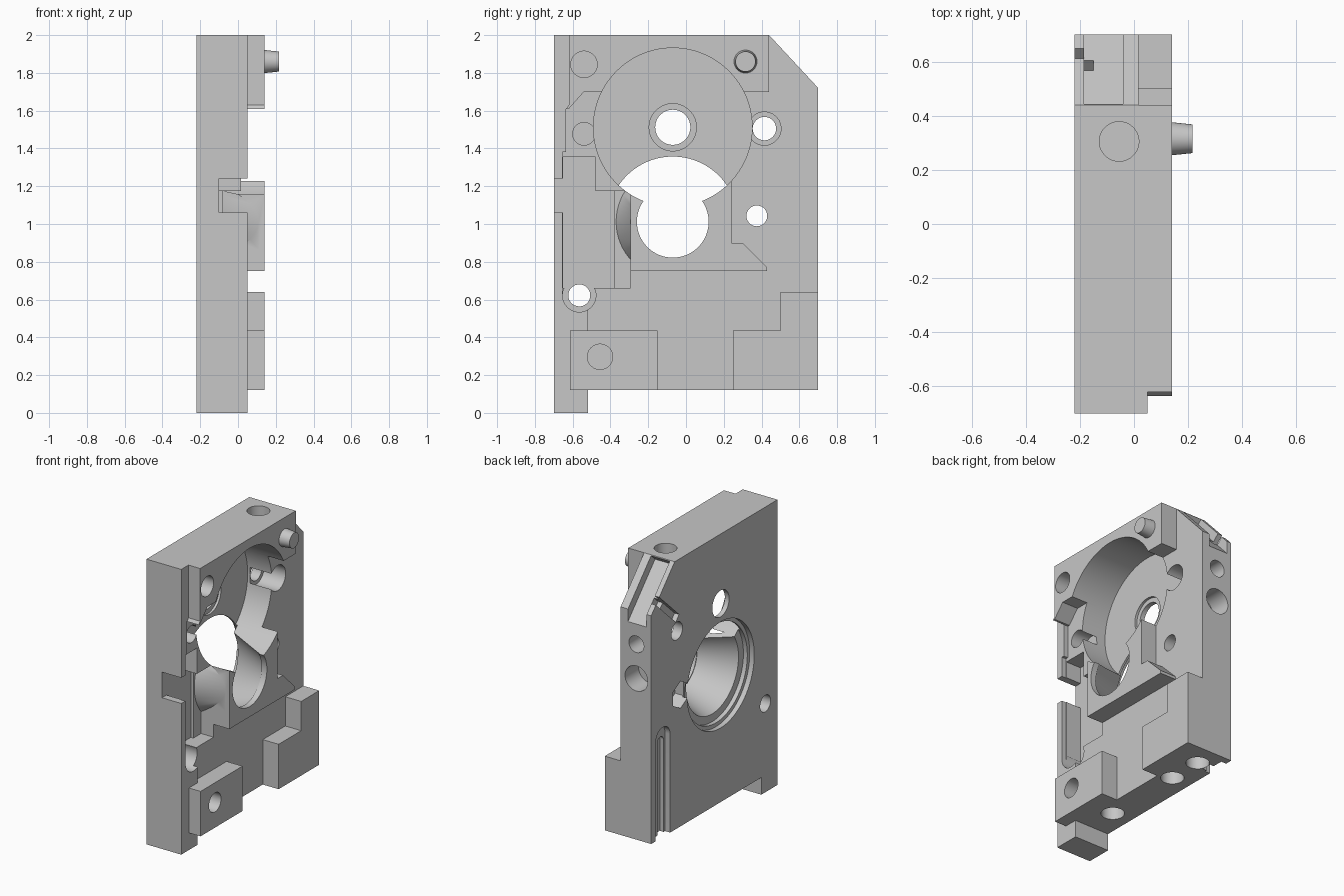
import bpy, bmesh, math
from mathutils import Vector, Matrix

cube = bpy.data.objects.get("Cube")
if cube:
    bpy.data.objects.remove(cube, do_unlink=True)

grey = bpy.data.materials.new("machined_grey")
grey.use_nodes = True
colour = (0.57, 0.57, 0.57, 1)
grey.diffuse_color = colour
grey.node_tree.nodes["Principled BSDF"].inputs["Base Color"].default_value = colour

BACK, FACE, STRIP, PAD, OUT = -0.22, 0.017, 0.05, 0.14, 0.4


def make(name, bm):
    bmesh.ops.recalc_face_normals(bm, faces=bm.faces[:])
    mesh = bpy.data.meshes.new(name)
    bm.to_mesh(mesh)
    bm.free()
    mesh.materials.append(grey)
    ob = bpy.data.objects.new(name, mesh)
    bpy.context.collection.objects.link(ob)
    return ob


def prism(name, outline, x0, x1):
    """Extrude a (y, z) outline along x."""
    bm = bmesh.new()
    face = bm.faces.new([bm.verts.new((x0, y, z)) for y, z in outline])
    ext = bmesh.ops.extrude_face_region(bm, geom=[face])
    verts = [v for v in ext["geom"] if isinstance(v, bmesh.types.BMVert)]
    bmesh.ops.translate(bm, verts=verts, vec=(x1 - x0, 0, 0))
    return make(name, bm)


def box(name, x0, x1, y0, y1, z0, z1):
    return prism(name, [(y0, z0), (y1, z0), (y1, z1), (y0, z1)], x0, x1)


def rod(name, start, end, r0, r1=None, sides=64):
    """Cylinder or cone between two points."""
    a, b = Vector(start), Vector(end)
    bm = bmesh.new()
    turn = (b - a).to_track_quat('Z', 'Y').to_matrix().to_4x4()
    bmesh.ops.create_cone(bm, cap_ends=True, segments=sides, radius1=r0,
                          radius2=r0 if r1 is None else r1, depth=(b - a).length,
                          matrix=Matrix.Translation((a + b) / 2) @ turn)
    return make(name, bm)


def rod_x(name, y, z, x0, x1, r0, r1=None, sides=64):
    return rod(name, (x0, y, z), (x1, y, z), r0, r1, sides)


# Main plate with its front foot and chamfered rear corner
body = prism("mounting_plate", [(-.70, 0), (-.52, 0), (-.52, .12), (.70, .12),
                                (.70, 1.72), (.44, 2), (-.70, 2)], BACK, FACE)


def apply(tool, operation):
    mod = body.modifiers.new(operation, 'BOOLEAN')
    mod.operation = operation
    mod.solver = 'EXACT'
    mod.object = tool
    bpy.context.view_layer.update()
    deps = bpy.context.evaluated_depsgraph_get()
    mesh = bpy.data.meshes.new_from_object(body.evaluated_get(deps))
    body.modifiers.clear()
    body.data = mesh
    bpy.data.objects.remove(tool, do_unlink=True)


def add(tool):
    apply(tool, 'UNION')


def cut(tool):
    apply(tool, 'DIFFERENCE')


# Raised front strip and pads on the detailed side
add(prism("front_strip", [(-.70, 0), (-.52, 0), (-.52, .62), (-.655, .62), (-.655, 1.38),
                          (-.635, 1.38), (-.635, 1.61), (-.62, 1.61), (-.62, 2),
                          (-.70, 2)], -.1, STRIP))
add(prism("upper_pad", [(-.635, 1.61), (-.62, 1.61), (-.54, 1.70), (.44, 1.70), (.44, 2),
                        (-.62, 2), (-.62, 1.63)], -.1, PAD))
add(prism("middle_pad", [(-.295, .75), (.43, .75), (.43, .77), (.30, .90), (.24, .90),
                         (.24, 1.23), (-.295, 1.23)], -.05, PAD))
add(prism("rear_pad", [(.25, .12), (.70, .12), (.70, .64), (.50, .64), (.50, .435),
                       (.25, .435)], -.1, PAD))
add(box("front_pad", -.1, PAD, -.615, -.15, .12, .435))

# Stepped side pocket and front notch
cut(box("cone_pocket", -.08, OUT, -.5, -.295, .66, 1.175))
cut(box("side_pocket", -.1, OUT, -.65, -.38, .66, 1.175))
cut(box("tall_pocket", -.1, OUT, -.65, -.48, .66, 1.355))
cut(box("front_notch", -.1, OUT, -.8, -.6, 1.06, 1.24))

# Conical housing around the lower bore
add(rod_x("cone_housing", -.07, 1.012, -.11, .11, .312, .225))

# Large bores from both sides
cut(rod_x("upper_bore", -.07, 1.512, -.17, OUT, .42, sides=96))
cut(rod_x("upper_bore_ring", -.07, 1.512, -.187, OUT, .125))
cut(rod_x("upper_bore_hole", -.07, 1.512, -OUT, OUT, .093))
cut(rod_x("lower_bore", -.07, 1.012, -OUT, -.155, .345, sides=96))
cut(rod_x("lower_bore_lip", -.07, 1.012, -OUT, -.185, .372, sides=96))
cut(rod_x("lower_bore_taper", -.07, 1.012, -.16, .1, .292, .195, sides=96))
cut(rod_x("lower_bore_hole", -.07, 1.012, -.1, OUT, .19))

# Side holes: y, z, start depth, radius
for y, z, x0, r in [(-.54, 1.845, -.05, .07), (-.54, 1.477, -.1, .06),
                    (.415, 1.505, -OUT, .062), (.415, 1.505, -.15, .088),
                    (-.565, .622, -OUT, .058), (-.565, .622, -.1, .088),
                    (.375, 1.043, -OUT, .055), (-.455, .297, -.05, .067)]:
    cut(rod_x("side_hole", y, z, x0, OUT, r, sides=48))

# Holes in the top, bottom and rear edges
cut(rod("top_hole", (-.055, .305, 1.89), (-.055, .305, 2.2), .073))
for y in (-.30, .29, .54):
    cut(rod("bottom_hole", (-.075, y, -.1), (-.075, y, .3), .075))
for z, r in ((1.49, .058), (1.25, .088)):
    cut(rod("rear_hole", (-.105, .55, z), (-.105, .9, z), r))

# Hexagonal nut pocket and round-topped slot on the flat side
cut(rod_x("nut_pocket", .375, 1.043, -OUT, -.12, .095, sides=6))


def slot_cut(name, y, half, top, depth_x):
    arc = [(y + half * math.cos(a * math.pi / 12), top - half + half * math.sin(a * math.pi / 12))
           for a in range(13)]
    cut(prism(name, [(y - half, 0), (y + half, 0)] + arc, -OUT, depth_x))


slot_cut("flat_side_slot", .57, .08, .89, -.18)
slot_cut("slot_groove", .54, .035, .80, -.15)

# Recess and side slit in the chamfered corner
along = Vector((.26, -.28)).normalized()
normal = Vector((-along.y, along.x))
middle = Vector((.57, 1.86))


def chamfer_cut(name, x0, x1, a0, a1, depth):
    corners = [(a0, -depth), (a1, -depth), (a1, .1), (a0, .1)]
    cut(prism(name, [tuple(middle + along * a + normal * d) for a, d in corners], x0, x1))


chamfer_cut("chamfer_recess", -.185, -.04, -.185, .3, .06)
chamfer_cut("chamfer_slit", -OUT, -.185, .06, .115, .3)
chamfer_cut("slit_head", -.19, -.15, .06, .115, .12)

# Tapered locating pin
pin = rod_x("locating_pin", .315, 1.86, .13, .216, .062, .053, 48)

for ob in (body, pin):
    bpy.ops.object.select_all(action='DESELECT')
    ob.select_set(True)
    bpy.context.view_layer.objects.active = ob
    bpy.ops.object.shade_smooth_by_angle(angle=math.radians(30))
